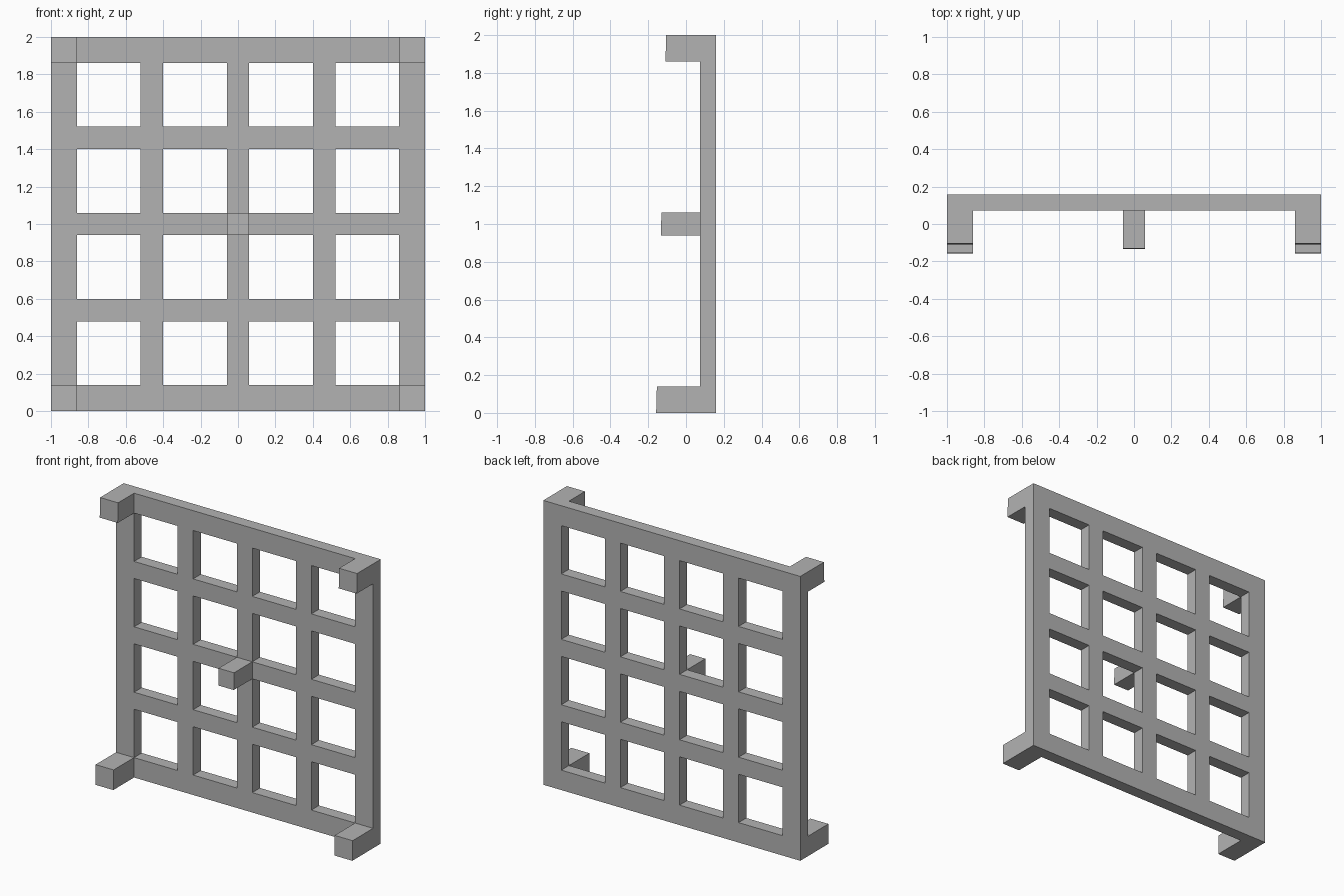
import bpy
import bmesh

cube = bpy.data.objects.get("Cube")
if cube:
    bpy.data.objects.remove(cube, do_unlink=True)

FRONT, BACK = 0.073, 0.158
# Bar edges across the width; the same spacing is used for the height
half = [0.06, 0.40, 0.52, 0.86, 1.0]
edges = [-e for e in reversed(half)] + half
cells = len(edges) - 1
last, mid = cells - 1, cells // 2


def peg_front(z):
    """Peg ends lie on one plane that leans back towards the top."""
    return -0.158 + 0.0265 * z


# Painted grey surface
grey = bpy.data.materials.new("plain grey")
grey.use_nodes = True
colour = (0.45, 0.45, 0.45, 1)
grey.diffuse_color = colour
grey.node_tree.nodes["Principled BSDF"].inputs["Base Color"].default_value = colour

# Flat lattice: odd cell pairs are the openings
bm = bmesh.new()
verts = [[bm.verts.new((x, FRONT, z + 1)) for x in edges] for z in edges]
peg_faces = []
for row in range(cells):
    for col in range(cells):
        if row % 2 and col % 2:
            continue
        face = bm.faces.new((verts[row][col], verts[row][col + 1],
                             verts[row + 1][col + 1], verts[row + 1][col]))
        corner = row in (0, last) and col in (0, last)
        if corner or (row == mid and col == mid):
            peg_faces.append(face)

# Panel thickness, leaving the front faces in place
panel = bmesh.ops.extrude_face_region(bm, geom=bm.faces[:], use_keep_orig=True)
for v in panel["geom"]:
    if isinstance(v, bmesh.types.BMVert):
        v.co.y = BACK

# Corner pegs and centre peg drawn out of the front
pegs = bmesh.ops.extrude_discrete_faces(bm, faces=peg_faces)
for face in pegs["faces"]:
    for v in face.verts:
        v.co.y = peg_front(v.co.z)

bmesh.ops.recalc_face_normals(bm, faces=bm.faces[:])
mesh = bpy.data.meshes.new("lattice_panel_with_pegs")
bm.to_mesh(mesh)
bm.free()
mesh.materials.append(grey)
lattice = bpy.data.objects.new("lattice_panel_with_pegs", mesh)
bpy.context.collection.objects.link(lattice)
